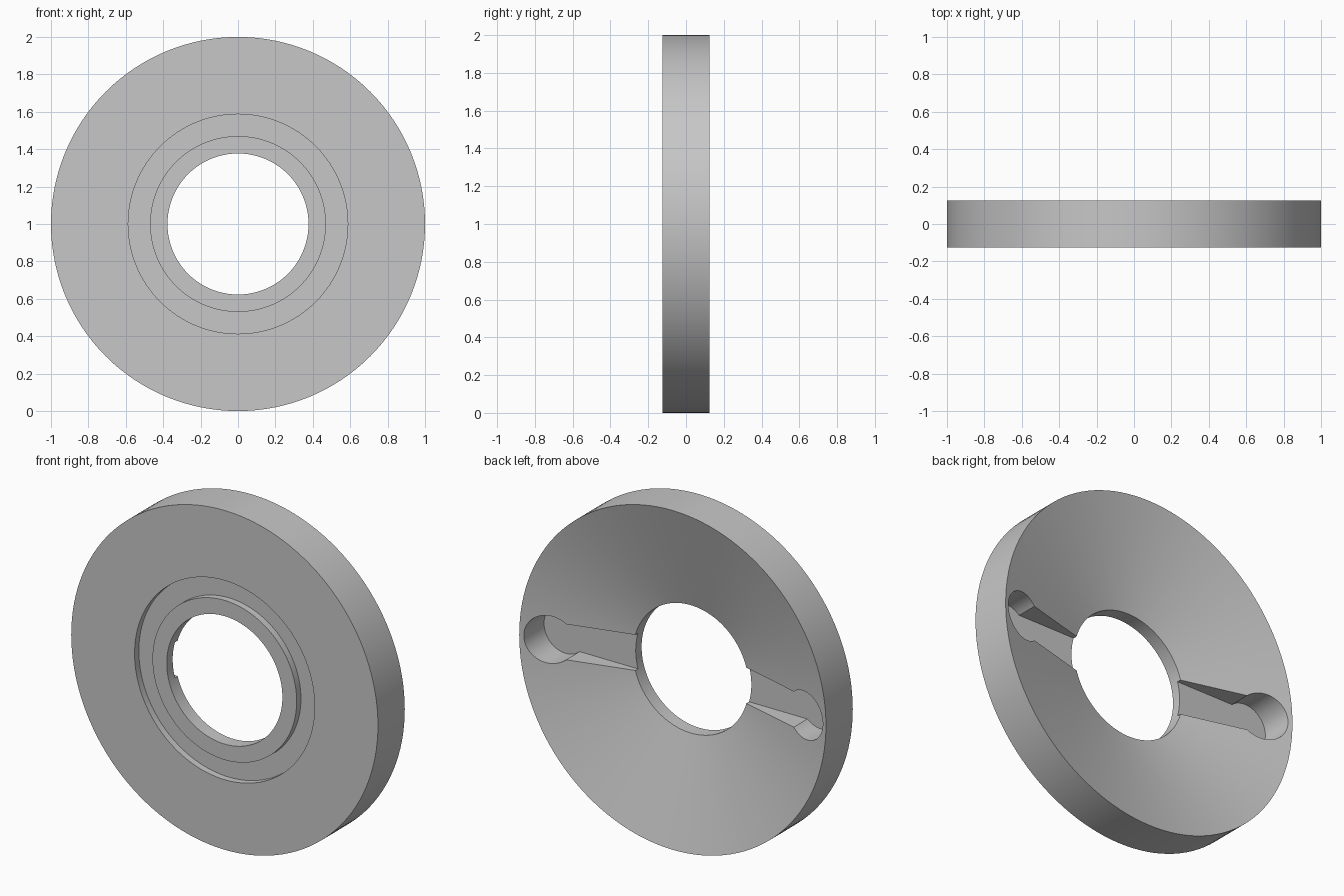
import bpy, bmesh, math
from mathutils import Matrix, Vector

if "Cube" in bpy.data.objects:
    bpy.data.objects.remove(bpy.data.objects["Cube"], do_unlink=True)

grey = bpy.data.materials.new("plain_grey")
grey.use_nodes = True
colour = (0.57, 0.57, 0.57, 1)
grey.diffuse_color = colour
grey.node_tree.nodes["Principled BSDF"].inputs["Base Color"].default_value = colour

SEGMENTS = 128
FLOOR = -0.07      # depth of the keyhole slot floors
HOLE = 0.377


def add_object(name, bm):
    bmesh.ops.recalc_face_normals(bm, faces=bm.faces)
    mesh = bpy.data.meshes.new(name)
    bm.to_mesh(mesh)
    bm.free()
    mesh.materials.append(grey)
    obj = bpy.data.objects.new(name, mesh)
    bpy.context.collection.objects.link(obj)
    return obj


# Washer: (radius, y) section with a front groove and a dished back
section = [(HOLE, -0.125), (0.47, -0.125), (0.47, -0.085), (0.587, -0.085),
           (0.587, -0.125), (1, -0.125), (1, 0.125), (HOLE, -0.045)]
bm = bmesh.new()
rings = []
for i in range(SEGMENTS):
    a = math.tau * i / SEGMENTS
    rings.append([bm.verts.new((r * math.cos(a), y, 1 + r * math.sin(a)))
                  for r, y in section])
for i in range(SEGMENTS):
    here, after = rings[i], rings[(i + 1) % SEGMENTS]
    for j in range(len(section)):
        k = (j + 1) % len(section)
        bm.faces.new((here[j], here[k], after[k], after[j]))
washer = add_object("dished_washer", bm)


# Keyhole cutters: straight slot ending in a round pocket, one per side
def keyhole(name, side):
    centre, radius, half = 0.835, 0.14, 0.105
    start = math.pi - math.asin(half / radius)
    outline = [(0.2, half), (0.2, -half)]
    for i in range(49):
        a = -start + 2 * start * i / 48
        outline.append((centre + radius * math.cos(a), radius * math.sin(a)))
    bm = bmesh.new()
    base = bm.faces.new([bm.verts.new((side * x, FLOOR, 1 + z)) for x, z in outline])
    top = bmesh.ops.extrude_face_region(bm, geom=[base])["geom"]
    bmesh.ops.translate(bm, vec=(0, 0.4, 0),
                        verts=[v for v in top if isinstance(v, bmesh.types.BMVert)])
    return add_object(name, bm)


bpy.context.view_layer.objects.active = washer
washer.select_set(True)
for name, side in (("left_slot_cutter", 1), ("right_slot_cutter", -1)):
    cutter = keyhole(name, side)
    cutter.hide_render = True
    mod = washer.modifiers.new(name, "BOOLEAN")
    mod.operation = "DIFFERENCE"
    mod.solver = "EXACT"
    mod.object = cutter
    bpy.ops.object.modifier_apply(modifier=mod.name)
    bpy.data.objects.remove(cutter, do_unlink=True)

# Smooth round walls, crisp rims
bpy.ops.object.shade_smooth_by_angle(angle=math.radians(12))
